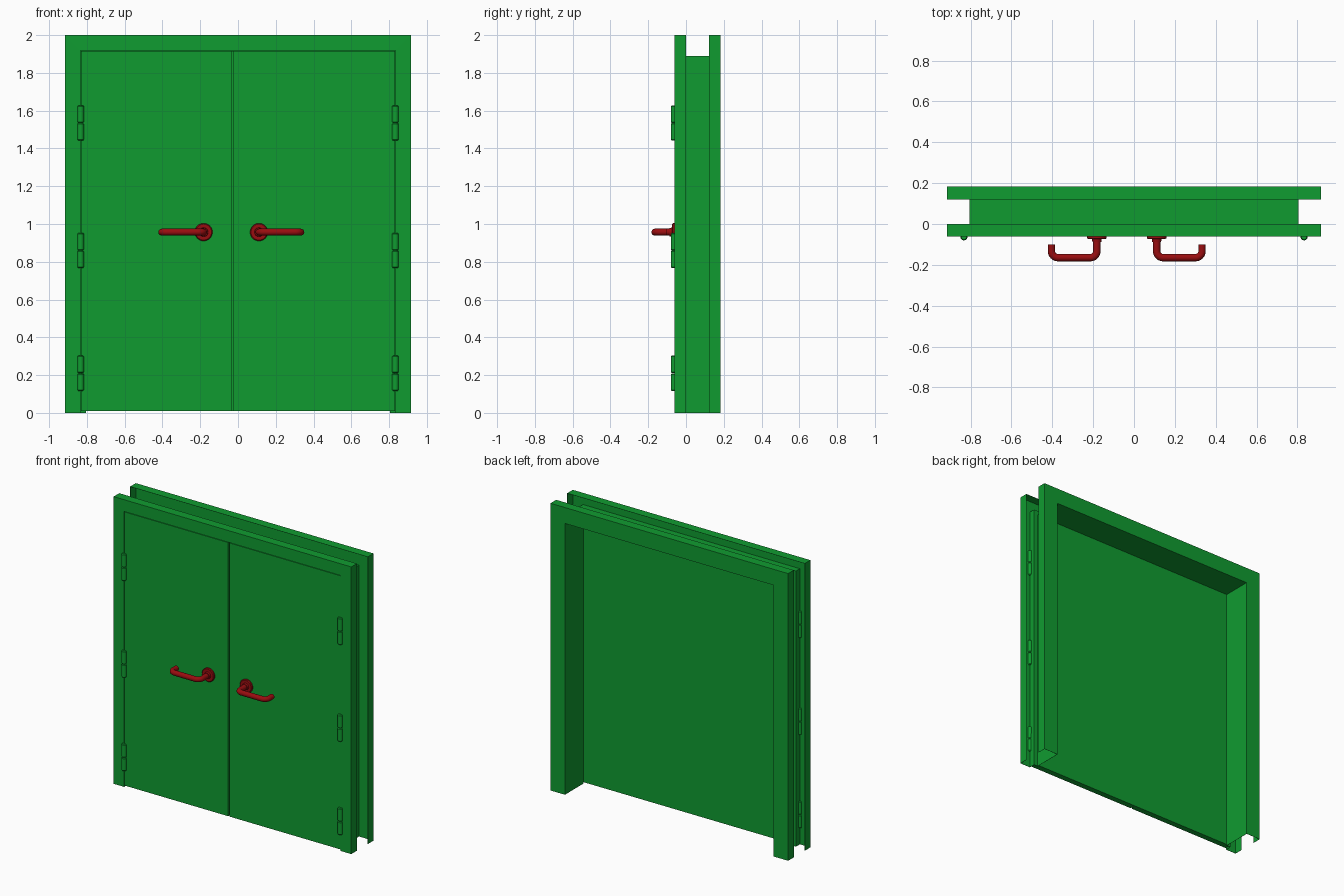
import bpy, bmesh, math
from mathutils import Matrix, Vector

if "Cube" in bpy.data.objects:
    bpy.data.objects.remove(bpy.data.objects["Cube"])


def material(name, colour):
    m = bpy.data.materials.new(name)
    m.diffuse_color = (*colour, 1)
    m.use_nodes = True
    m.node_tree.nodes["Principled BSDF"].inputs["Base Color"].default_value = m.diffuse_color
    return m


GREEN = material("green_paint", (0.005, 0.33, 0.03))
RED = material("red_handle", (0.32, 0.004, 0.005))


def finish(name, bm, mat, smooth=False):
    bmesh.ops.recalc_face_normals(bm, faces=bm.faces[:])
    me = bpy.data.meshes.new(name)
    bm.to_mesh(me)
    bm.free()
    me.materials.append(mat)
    ob = bpy.data.objects.new(name, me)
    bpy.context.collection.objects.link(ob)
    if smooth:
        bpy.ops.object.select_all(action='DESELECT')
        ob.select_set(True)
        bpy.context.view_layer.objects.active = ob
        bpy.ops.object.shade_smooth_by_angle(angle=math.radians(35))
    return ob


def add_box(bm, lo, hi):
    lo, hi = Vector(lo), Vector(hi)
    bmesh.ops.create_cube(bm, size=1, matrix=Matrix.Translation((lo + hi) / 2)
                          @ Matrix.Diagonal((*(hi - lo), 1)))


def add_cylinder(bm, centre, r1, r2, depth, rot=Matrix()):
    bmesh.ops.create_cone(bm, cap_ends=True, segments=32, radius1=r1, radius2=r2,
                          depth=depth, matrix=Matrix.Translation(centre) @ rot)


# Folded sheet frame: profile (inset from outer edge, y) swept up, across and down
W, H = 0.915, 2.0
profile = [(0, 0), (0, -0.061), (0.08, -0.061), (0.08, -0.018),
           (0.11, -0.018), (0.11, 0.183), (0, 0.183), (0, 0.121)]
bm = bmesh.new()
rows = []
for d, y in profile:
    x, z = W - d, H - d
    rows.append([bm.verts.new(p) for p in
                 ((-x, y, 0), (-x, y, z), (x, y, z), (x, y, 0))])
for a, b in zip(rows, rows[1:]):
    for i in range(3):
        bm.faces.new((a[i], a[i + 1], b[i + 1], b[i]))
frame = finish("door_frame", bm, GREEN)
sheet = frame.modifiers.new("sheet_thickness", 'SOLIDIFY')
sheet.thickness = 0.002
sheet.offset = 0

# Door leaves, the left one with a rebate lip closing the centre seam
SEAM = -0.028
for name, x0, x1 in (("left_door_leaf", -0.831, SEAM - 0.005),
                     ("right_door_leaf", SEAM + 0.005, 0.831)):
    bm = bmesh.new()
    add_box(bm, (x0, -0.061, 0.01), (x1, -0.02, 1.916))
    if x0 < -0.5:
        add_box(bm, (x1, -0.045, 0.01), (SEAM + 0.004, -0.021, 1.916))
    finish(name, bm, GREEN)

# Hinge barrels, two knuckles each
for side, sx in (("left", -1), ("right", 1)):
    for level, zc in (("lower", 0.21), ("middle", 0.86), ("upper", 1.535)):
        bm = bmesh.new()
        for s in (-1, 1):
            c = zc + s * 0.047
            add_cylinder(bm, (sx * 0.833, -0.063, c), 0.017, 0.017, 0.082)
            for e in (-1, 1):
                r = (0.017, 0.013) if e > 0 else (0.013, 0.017)
                add_cylinder(bm, (sx * 0.833, -0.063, c + e * 0.0435), *r, 0.005)
        finish(f"{side}_{level}_hinge", bm, GREEN, True)


# Lever handles: round rose plus a tube bent outwards and back towards the door
def lever_path(x0, s):
    far, back, r = 0.222, -0.165, 0.032
    pts = [(0, -0.06)]
    for cx, start in ((r, math.pi), (far - r, 1.5 * math.pi)):
        for i in range(9):
            a = start + i / 8 * math.pi / 2
            pts.append((cx + r * math.cos(a), back + r + r * math.sin(a)))
    pts.append((far, -0.10))
    return [Vector((x0 + s * x, y, 0.957)) for x, y in pts]


def add_tube(bm, pts, radius, n=20):
    rings = []
    for i, p in enumerate(pts):
        t = (pts[min(i + 1, len(pts) - 1)] - pts[max(i - 1, 0)]).normalized()
        side = t.cross(Vector((0, 0, 1)))
        rings.append([bm.verts.new(p + radius * (math.cos(a) * side + math.sin(a) * Vector((0, 0, 1))))
                      for a in (2 * math.pi * k / n for k in range(n))])
    for a, b in zip(rings, rings[1:]):
        for k in range(n):
            bm.faces.new((a[k], a[(k + 1) % n], b[(k + 1) % n], b[k]))
    bm.faces.new(rings[0])
    bm.faces.new(rings[-1])


to_front = Matrix.Rotation(math.pi / 2, 4, 'X')
for side, x0, s in (("left", -0.182, -1), ("right", 0.111, 1)):
    bm = bmesh.new()
    add_tube(bm, lever_path(x0, s), 0.018)
    finish(f"{side}_lever_handle", bm, RED, True)
    bm = bmesh.new()
    add_cylinder(bm, (x0, -0.065, 0.957), 0.047, 0.047, 0.01, to_front)
    add_cylinder(bm, (x0, -0.072, 0.957), 0.047, 0.042, 0.004, to_front)
    add_cylinder(bm, (x0, -0.08, 0.957), 0.024, 0.022, 0.014, to_front)
    finish(f"{side}_handle_rose", bm, RED, True)
